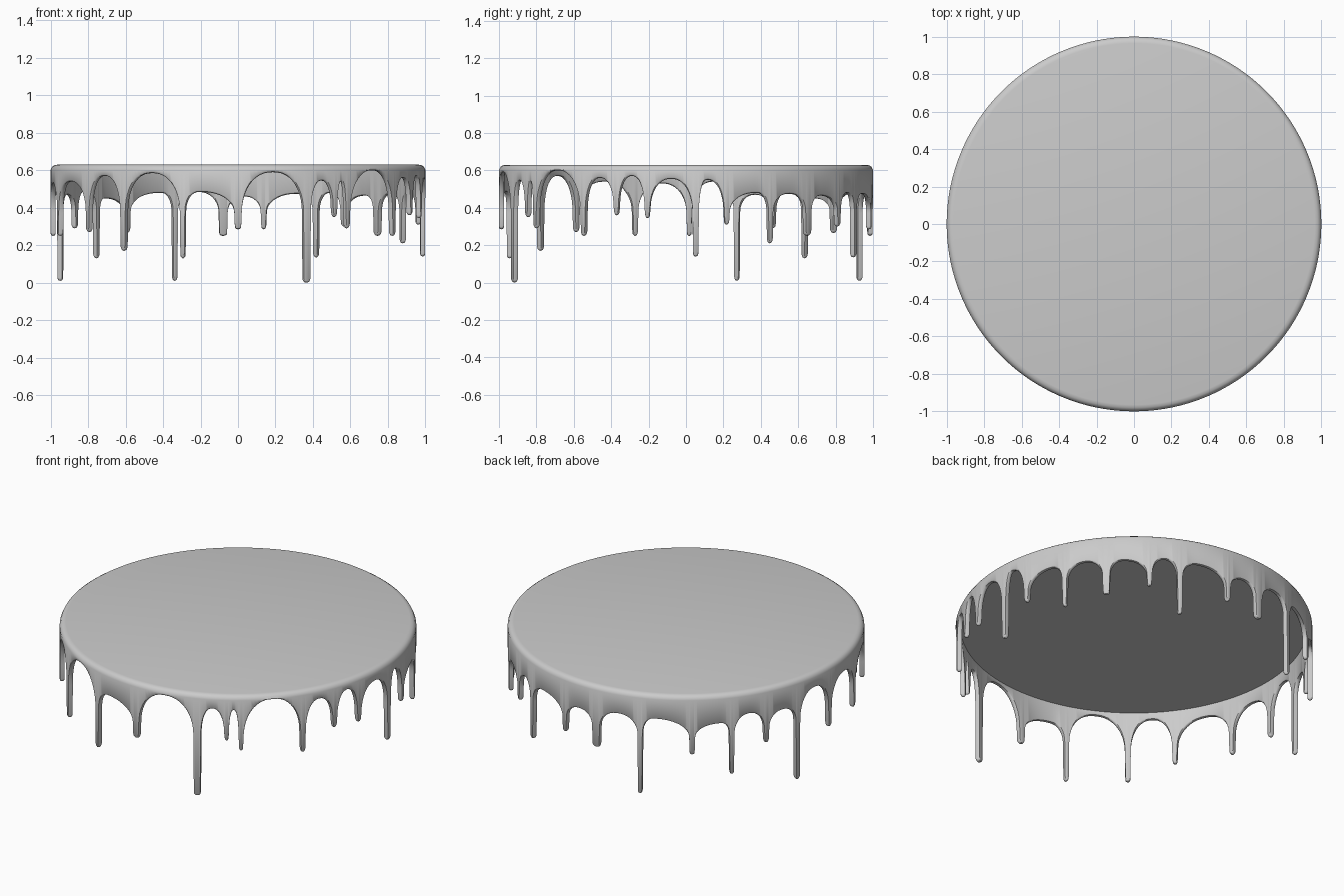
import bpy, bmesh
from math import radians, degrees, cos, sin, pi, sqrt

if "Cube" in bpy.data.objects:
    bpy.data.objects.remove(bpy.data.objects["Cube"])

# Each drip: azimuth in degrees, tip height, half width, then the arch after it: peak height, peak skew
DRIPS = [
    (-143.5, .27, .012, .57, 0), (-128, .17, .014, .585, 0), (-107.3, .13, .011, .485, -.4),
    (-90, .285, .017, .59, 0), (-68.3, 0, .018, .545, 0), (-58.7, .35, .010, .54, 0),
    (-54, .29, .011, .60, 0), (-33.5, .25, .012, .56, 0), (-22, .36, .011, .57, 0),
    (-12, .345, .011, .555, 0), (3, .14, .014, .55, -.35), (12.7, .31, .012, .48, .4),
    (27, .21, .011, .475, 0), (41, .25, .018, .465, -.3), (55, .30, .012, .48, 0),
    (65, .135, .012, .475, -.3), (82, .285, .012, .46, 0), (94.6, .25, .021, .485, 0),
    (110, .01, .011, .48, -.5), (127, .265, .014, .45, .5), (140, .13, .011, .49, 0),
    (152, .29, .012, .47, 0), (164, .01, .012, .54, 0), (179, .25, .012, .53, 0),
    (196, .25, .012, .54, 0),
]
TOP, INNER, CEILING = .63, .974, .61


def shoulder(tip):
    return max(tip + .04, .37)


def hem():
    """Lower edge of the icing as (angle, height) columns."""
    cols = []
    for i, (az, tip, w, peak, skew) in enumerate(DRIPS):
        a = radians(az)
        nxt = DRIPS[(i + 1) % len(DRIPS)]
        b = radians(nxt[0]) + (2 * pi if i == len(DRIPS) - 1 else 0)
        # rounded drip tip
        for k in range(9):
            v = -cos(pi * k / 8)
            cols.append((a + w * v, tip + .014 * (1 - sqrt(max(0, 1 - v * v)))))
        # arch up to the next drip
        start, end = a + w + .003, b - nxt[2] - .003
        n = 22
        for k in range(n + 1):
            t = -cos(pi * k / n)
            u = (t - skew) / (1 + skew) if t < skew else (t - skew) / (1 - skew)
            s = shoulder(tip) if t < skew else shoulder(nxt[1])
            lift = sqrt(max(0, 1 - abs(u) ** 2.3))
            cols.append((start + (end - start) * (t + 1) / 2, s + (peak - s) * lift))
    return cols


def section(z):
    """Radial cross-section: rounded rim, outer wall, rounded hem, inner wall, ceiling."""
    mid = (1 + INNER) / 2
    return [(.965, TOP), (.98, .627), (.992, .619), (1, .603),
            (1, z + .010), (.996, z + .003), (mid, z), (INNER + .004, z + .003),
            (INNER, z + .010), (INNER, CEILING)]


# Dripping icing shell
bm = bmesh.new()
rings = [[bm.verts.new((r * cos(a), r * sin(a), h)) for r, h in section(z)] for a, z in hem()]
for i, cur in enumerate(rings):
    nxt = rings[(i + 1) % len(rings)]
    for j in range(len(cur) - 1):
        bm.faces.new((cur[j], cur[j + 1], nxt[j + 1], nxt[j]))
bm.faces.new([c[0] for c in rings])
bm.faces.new([c[-1] for c in reversed(rings)])
bmesh.ops.recalc_face_normals(bm, faces=bm.faces)
mesh = bpy.data.meshes.new("dripping_icing")
bm.to_mesh(mesh)
bm.free()
icing = bpy.data.objects.new("dripping_icing", mesh)
bpy.context.collection.objects.link(icing)
bpy.context.view_layer.objects.active = icing
icing.select_set(True)
bpy.ops.object.shade_smooth_by_angle(angle=radians(40))
